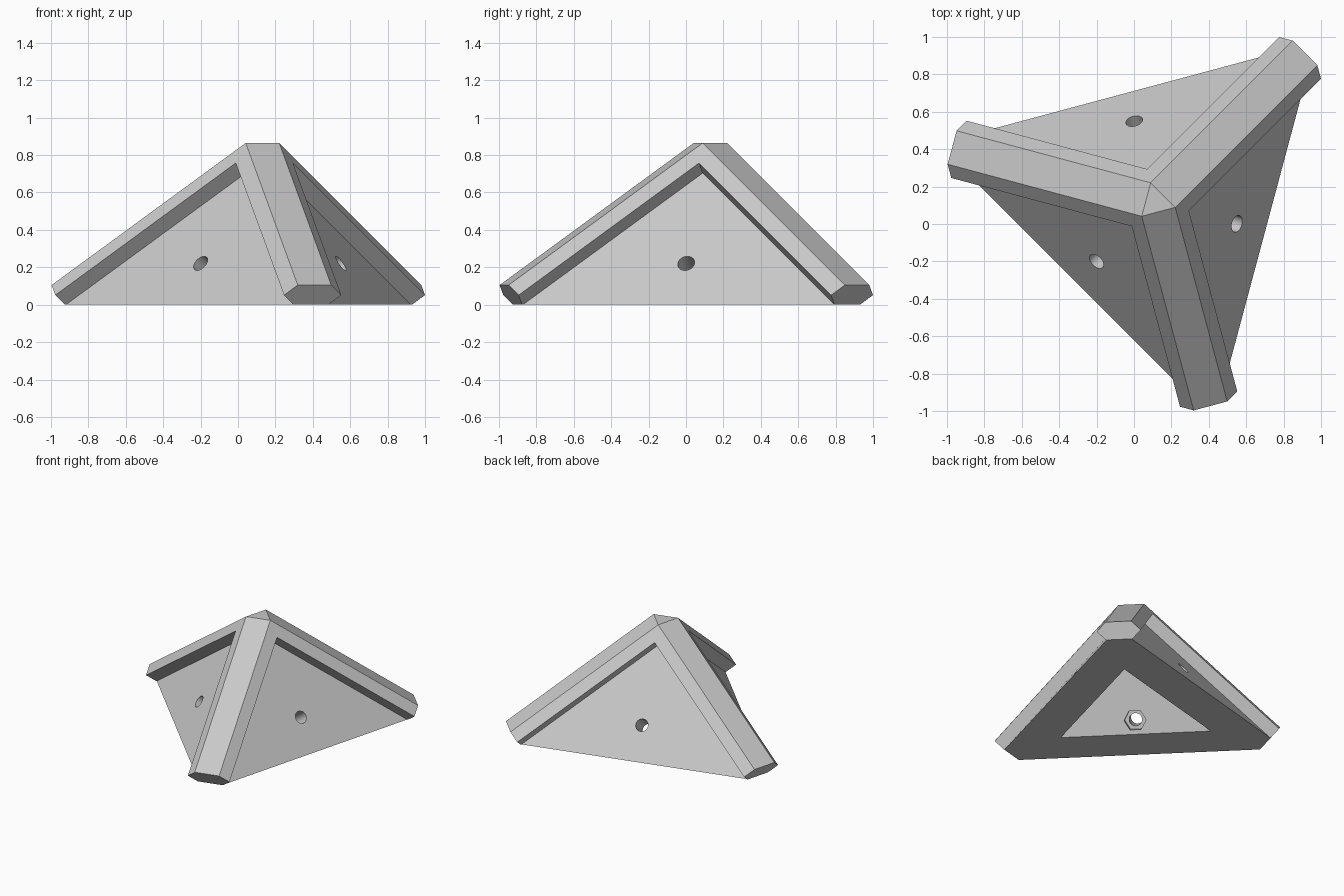
import bpy, bmesh, math
from mathutils import Matrix, Vector

cube = bpy.data.objects.get("Cube")
if cube:
    bpy.data.objects.remove(cube, do_unlink=True)

# Dimensions along the three perpendicular edges of the corner
CHAMFER = 0.131   # cut across each ridge
RIB = 0.224       # width of each raised rib
STEP = 0.093      # depth of the recessed panels
WALL = 0.332      # depth of the inner hollow
REACH = 1.447     # length of each ridge
APEX = 1.016      # height of the uncut corner
BASE = APEX * math.sqrt(3)
HOLE = 0.642      # hole position on each panel
FAR = 3.0


def cycle(v, k):
    """Turn a vector from the first axis to axis k."""
    v = list(v)
    return Vector(v[-k:] + v[:-k]) if k else Vector(v)


def make_object(name, bm):
    bmesh.ops.recalc_face_normals(bm, faces=bm.faces[:])
    mesh = bpy.data.meshes.new(name)
    bm.to_mesh(mesh)
    bm.free()
    obj = bpy.data.objects.new(name, mesh)
    bpy.context.collection.objects.link(obj)
    return obj


def box(name, low, high, k=0):
    bm = bmesh.new()
    bmesh.ops.create_cube(bm, size=1)
    for v in bm.verts:
        v.co = cycle([l + (c + 0.5) * (h - l) for l, h, c in zip(low, high, v.co)], k)
    return make_object(name, bm)


def prism(name, sides, radius, start, end, k):
    """Prism through a panel, with its first corner pointing sideways."""
    side = Vector((0, 1, -1)).normalized()
    slope = Vector((0, 1, 1)).normalized()
    bm = bmesh.new()
    ring = []
    for i in range(sides):
        t = math.tau * i / sides
        p = Vector((start, HOLE, HOLE)) + radius * (math.cos(t) * side + math.sin(t) * slope)
        ring.append(bm.verts.new(cycle(p, k)))
    face = bm.faces.new(ring)
    new = bmesh.ops.extrude_face_region(bm, geom=[face])["geom"]
    bmesh.ops.translate(bm, vec=cycle((end - start, 0, 0), k),
                        verts=[g for g in new if isinstance(g, bmesh.types.BMVert)])
    return make_object(name, bm)


def trim(bm, point, normal):
    """Cut away everything in front of a plane and close the cut."""
    bmesh.ops.bisect_plane(bm, geom=bm.verts[:] + bm.edges[:] + bm.faces[:],
                           plane_co=point, plane_no=normal, clear_outer=True)
    bmesh.ops.holes_fill(bm, edges=[e for e in bm.edges if e.is_boundary], sides=0)


# Solid corner: chamfered ridges, flat tip, flat base
bm = bmesh.new()
bmesh.ops.create_cube(bm, size=REACH)
bmesh.ops.translate(bm, verts=bm.verts[:], vec=[REACH / 2] * 3)
diagonal = Vector((1, 1, 1))
trim(bm, diagonal * BASE / 3, diagonal)
for k in range(3):
    trim(bm, cycle((0, CHAMFER, 0), k), cycle((0, -1, -1), k))
trim(bm, diagonal * CHAMFER * 2 / 3, -diagonal)
bracket = make_object("corner_bracket", bm)

# Hollow, recessed panels, bolt holes and nut pockets
cutters = [box("hollow_cutter", [WALL] * 3, [FAR] * 3)]
for k in range(3):
    cutters.append(box("panel_cutter", (-1, RIB, RIB), (STEP, FAR, FAR), k))
    cutters.append(prism("nut_cutter", 6, 0.079, WALL - 0.06, WALL + 0.1, k))
    cutters.append(prism("bolt_cutter", 48, 0.046, 0, WALL + 0.05, k))

bpy.context.view_layer.objects.active = bracket
for cutter in cutters:
    cutter.hide_render = True
    mod = bracket.modifiers.new("cut", "BOOLEAN")
    mod.operation = "DIFFERENCE"
    mod.solver = "EXACT"
    mod.object = cutter
    bpy.ops.object.modifier_apply(modifier=mod.name)
    bpy.data.objects.remove(cutter, do_unlink=True)

# Stand the corner on its base, tip up
tilt, drop = math.sqrt(2 / 3), -math.sqrt(1 / 3)
axes = [(tilt * math.cos(math.radians(a)), tilt * math.sin(math.radians(a)), drop)
        for a in (45, -75, 165)]
bracket.data.transform(Matrix.Translation((0.117, 0.117, APEX)) @ Matrix(axes).transposed().to_4x4())

# Plain grey material
grey = bpy.data.materials.new("light_grey")
colour = (0.58, 0.58, 0.58, 1)
grey.diffuse_color = colour
grey.use_nodes = True
grey.node_tree.nodes["Principled BSDF"].inputs["Base Color"].default_value = colour
bracket.data.materials.clear()
bracket.data.materials.append(grey)

bpy.ops.object.select_all(action="DESELECT")
bracket.select_set(True)
bpy.ops.object.shade_smooth_by_angle(angle=math.radians(20))
